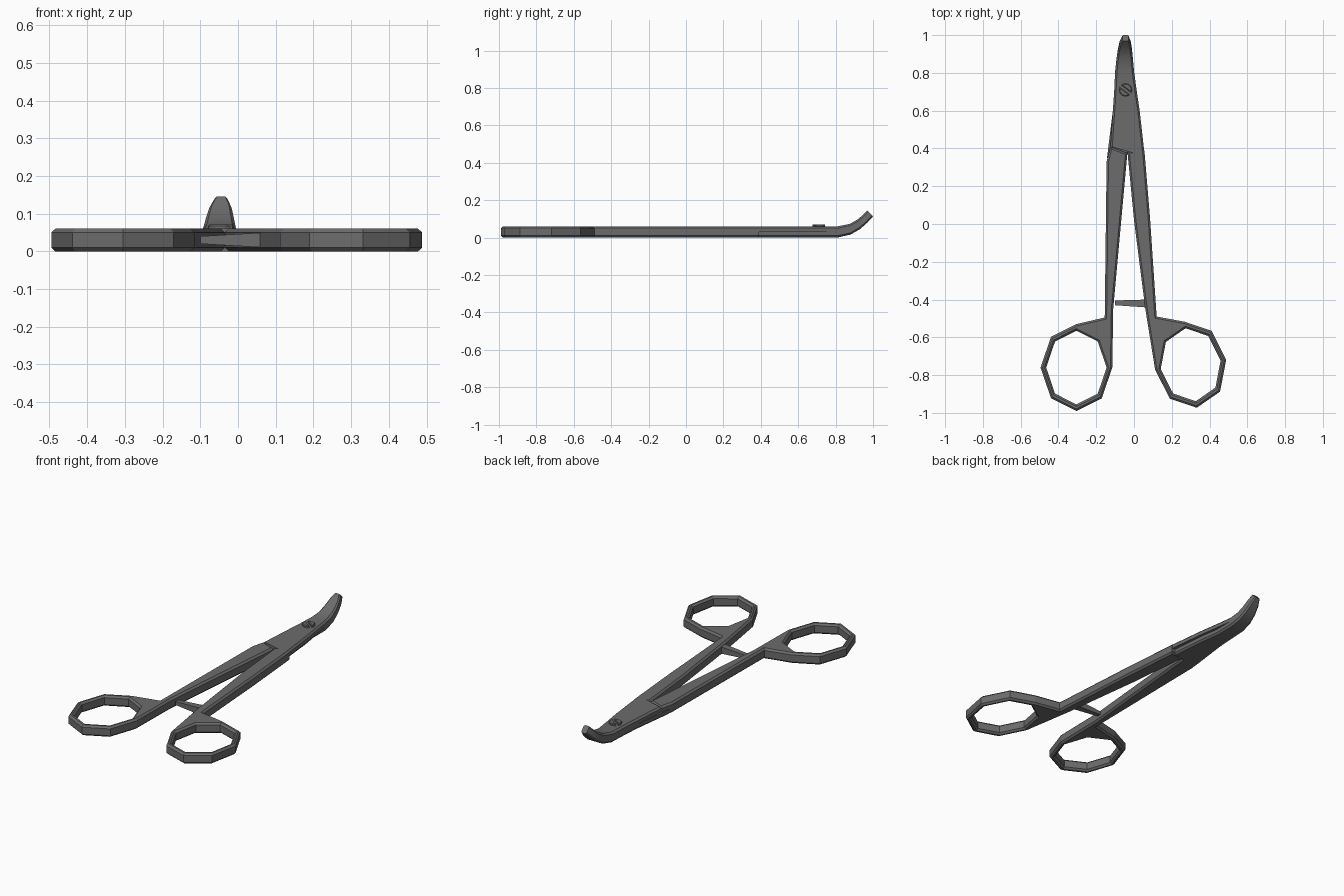
import bpy, bmesh
from math import sin, cos, radians, pi
from mathutils import Vector

if "Cube" in bpy.data.objects:
    bpy.data.objects.remove(bpy.data.objects["Cube"])

THICK, MID, CHAMFER = 0.06, 0.03, 0.01


def material(name, value):
    mat = bpy.data.materials.new(name)
    mat.use_nodes = True
    color = (value, value, value, 1)
    mat.diffuse_color = color
    mat.node_tree.nodes["Principled BSDF"].inputs["Base Color"].default_value = color
    return mat


STEEL = material("dark steel", 0.15)


def finish(name, bm):
    bmesh.ops.recalc_face_normals(bm, faces=bm.faces)
    mesh = bpy.data.meshes.new(name)
    bm.to_mesh(mesh)
    bm.free()
    mesh.materials.append(STEEL)
    obj = bpy.data.objects.new(name, mesh)
    bpy.context.collection.objects.link(obj)
    return obj


def oriented(loop, ccw):
    area = sum(a[0] * b[1] - b[0] * a[1] for a, b in zip(loop, loop[1:] + loop[:1]))
    return loop if (area > 0) == ccw else loop[::-1]


def inset(loop, d):
    """Mitred offset towards the left of the travel direction."""
    out = []
    for i, p in enumerate(loop):
        p = Vector(p)
        a = (p - Vector(loop[i - 1])).normalized()
        b = (Vector(loop[(i + 1) % len(loop)]) - p).normalized()
        na, nb = Vector((-a.y, a.x)), Vector((-b.y, b.x))
        out.append(p + (na + nb) * d / (1 + na.dot(nb)))
    return out


def bridge(bm, rings):
    for a, b in zip(rings, rings[1:]):
        for i in range(len(a)):
            bm.faces.new((a[i - 1], a[i], b[i], b[i - 1]))


def chamfered_plate(name, loops, z0, z1, c):
    """Plate from an outline plus holes, with chamfered rims."""
    bm = bmesh.new()
    caps = [[], []]
    for k, loop in enumerate(loops):
        loop = oriented(loop, k == 0)
        small = inset(loop, c)
        levels = ((small, z0), (loop, z0 + c), (loop, z1 - c), (small, z1))
        rings = [[bm.verts.new((p[0], p[1], z)) for p in pts] for pts, z in levels]
        bridge(bm, rings)
        for cap, ring in zip(caps, (rings[0], rings[-1])):
            cap += [bm.edges.get((ring[i - 1], ring[i])) for i in range(len(ring))]
    for cap in caps:
        bmesh.ops.triangle_fill(bm, edges=cap, use_beauty=True)
    return finish(name, bm)


def ring_points(center, rx, ry, side, turn, angles):
    t = radians(turn)
    pts = []
    for a in angles:
        x, y = side * rx * cos(radians(a)), ry * sin(radians(a))
        pts.append((center[0] + x * cos(t) - y * sin(t),
                    center[1] + x * sin(t) + y * cos(t)))
    return pts


def handle(name, shaft_outer, shaft_inner, center, side, turn):
    outer = ring_points(center, 0.19, 0.23, side, turn, range(90, 361, 45))
    hole = ring_points(center, 0.16, 0.195, side, turn, range(0, 360, 45))
    chamfered_plate(name, [shaft_outer + outer + shaft_inner, hole], 0, THICK, CHAMFER)


# Handles: shaft and finger ring in one plate
handle("right_handle",
       [(-0.125, 0.41), (-0.145, 0.33), (-0.155, -0.495)],
       [(-0.11, -0.45), (-0.035, 0.375)], (-0.305, -0.76), 1, 0)
handle("left_handle",
       [(0.055, 0.39), (0.085, 0.03), (0.12, -0.49)],
       [(0.06, -0.45), (0, 0.02), (-0.035, 0.385)], (0.3, -0.745), -1, 8)

# Blade stations: left x, right x, y, lift, thickness
STATIONS = [(-0.112, 0.03, 0.6, 0, 0.06), (-0.105, 0.015, 0.7, 0, 0.06),
            (-0.1, 0, 0.81, 0, 0.06), (-0.092, -0.006, 0.88, 0.016, 0.057),
            (-0.085, -0.011, 0.93, 0.045, 0.052), (-0.076, -0.017, 0.97, 0.08, 0.043),
            (-0.062, -0.028, 1.0, 0.113, 0.032)]


def blade(name, start, upper):
    """Half-thickness blade, chamfered on its outer face, curving up at the tip."""
    bm = bmesh.new()
    rings = []
    (xl, yl), (xr, yr) = start
    rows = [(xl, xr, yl, yr, 0, THICK)]
    for l, r, y, lift, t in STATIONS:
        step = 0.015 if not upper and y < 0.72 else 0
        rows.append((l, r - step, y, y, lift, t))
    for l, r, yl, yr, lift, t in rows:
        c = CHAMFER * t / THICK
        h = t / 2 if upper else -t / 2
        hc = h - c if upper else h + c
        section = [(l, 0), (r, 0), (r, hc), (r - c, h), (l + c, h), (l, hc)]
        ring = []
        for x, z in section:
            y = yl + (yr - yl) * (x - l) / (r - l)
            lean = 0.27 * lift * (z + t / 2) / t
            ring.append(bm.verts.new((x, y - lean, lift + t / 2 + z)))
        rings.append(ring)
    bridge(bm, rings)
    bm.faces.new(rings[0])
    bm.faces.new(rings[-1])
    obj = finish(name, bm)
    bpy.ops.object.select_all(action='DESELECT')
    obj.select_set(True)
    bpy.context.view_layer.objects.active = obj
    bpy.ops.object.shade_smooth_by_angle(angle=radians(28))


blade("upper_blade", ((-0.125, 0.41), (0.057, 0.36)), True)
blade("lower_blade", ((-0.143, 0.35), (0.035, 0.385)), False)

# Ratchet bar: tapered block between the shafts
bm = bmesh.new()
ends = [(-0.1, -0.43, -0.405, 0.02, 0.04), (0.07, -0.442, -0.4, 0.01, 0.05)]
bars = [[bm.verts.new((x, y, z)) for y, z in ((y0, z0), (y1, z0), (y1, z1), (y0, z1))]
        for x, y0, y1, z0, z1 in ends]
bridge(bm, bars)
for ring in bars:
    bm.faces.new(ring)
finish("ratchet_bar", bm)

# Slotted pivot screw: two half discs with a gap
for name, base in (("screw_half_left", -0.65), ("screw_half_right", 2.49)):
    arc = [base + 0.2 + i * (pi - 0.4) / 7 for i in range(8)]
    half = [(-0.045 + 0.034 * cos(a), 0.71 + 0.034 * sin(a)) for a in arc]
    # turn so that the slot runs diagonally
    half = ring_points((-0.045, 0.71), 1, 1, 1, 0, []) + half
    chamfered_plate(name, [half], THICK - 0.01, THICK + 0.011, 0.004)
